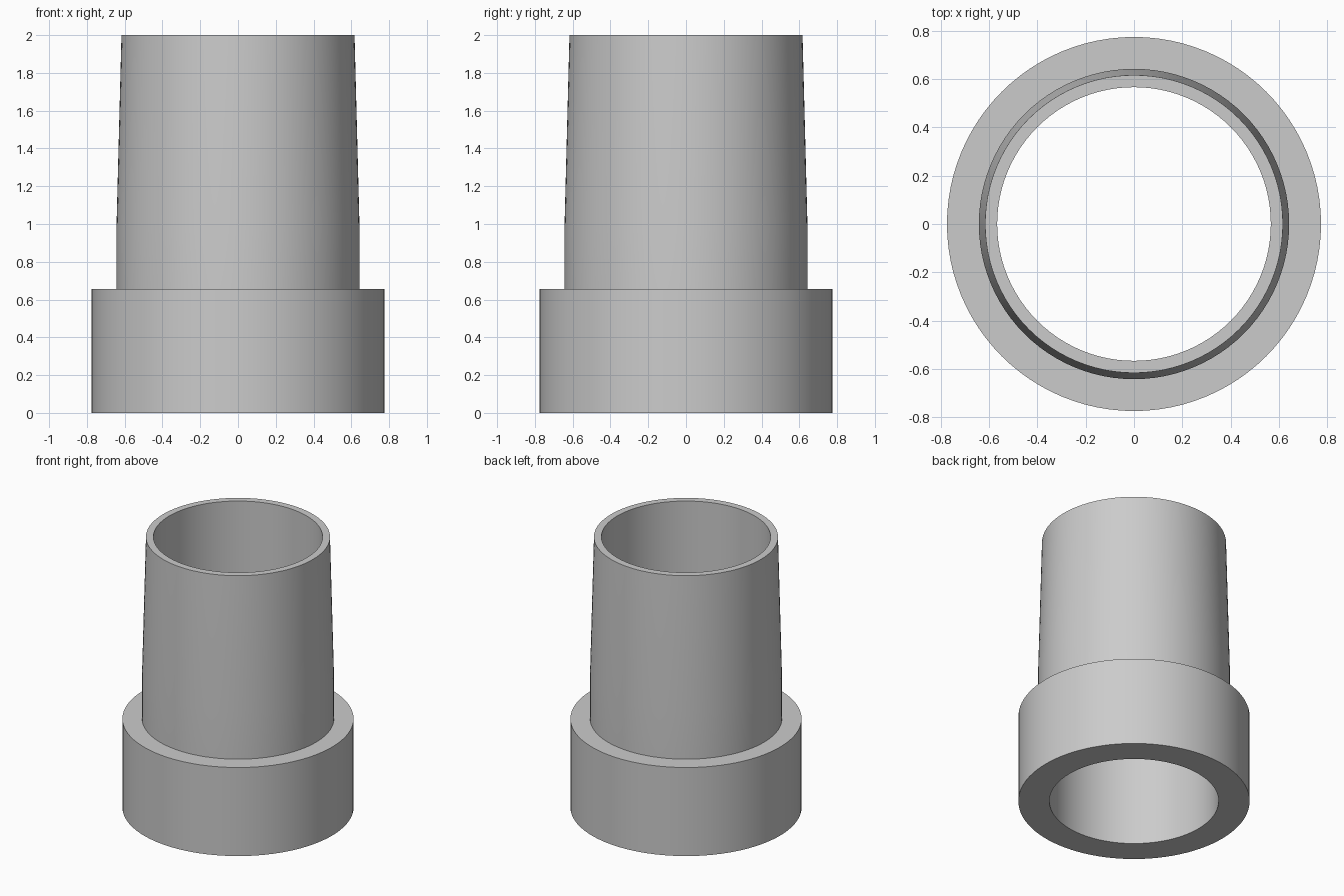
import bpy
import bmesh
import math

cube = bpy.data.objects.get("Cube")
if cube:
    bpy.data.objects.remove(cube, do_unlink=True)

SEGMENTS = 96
BORE = 0.567

# Plain grey material
grey = bpy.data.materials.new("plain grey")
grey.use_nodes = True
colour = (0.6, 0.6, 0.6, 1.0)
grey.diffuse_color = colour
grey.node_tree.nodes["Principled BSDF"].inputs["Base Color"].default_value = colour


def lathe(name, profile):
    """Spin a closed (radius, height) profile around the z axis."""
    bm = bmesh.new()
    rings = []
    for radius, z in profile:
        ring = []
        for i in range(SEGMENTS):
            a = math.tau * i / SEGMENTS
            ring.append(bm.verts.new((radius * math.cos(a), radius * math.sin(a), z)))
        rings.append(ring)
    for k, lower in enumerate(rings):
        upper = rings[(k + 1) % len(rings)]
        for i in range(SEGMENTS):
            j = (i + 1) % SEGMENTS
            bm.faces.new((lower[i], lower[j], upper[j], upper[i]))
    bmesh.ops.recalc_face_normals(bm, faces=bm.faces)
    mesh = bpy.data.meshes.new(name)
    bm.to_mesh(mesh)
    bm.free()
    mesh.materials.append(grey)
    obj = bpy.data.objects.new(name, mesh)
    bpy.context.collection.objects.link(obj)
    bpy.ops.object.select_all(action="DESELECT")
    obj.select_set(True)
    bpy.context.view_layer.objects.active = obj
    bpy.ops.object.shade_smooth_by_angle(angle=math.radians(30))
    return obj


# Hollow sleeve: wide collar, straight neck, then a slight taper to the rim
lathe("collared_sleeve", [
    (BORE, 0.0),
    (0.775, 0.0),
    (0.775, 0.655),
    (0.643, 0.655),
    (0.643, 1.0),
    (0.617, 2.0),
    (BORE, 2.0),
])
